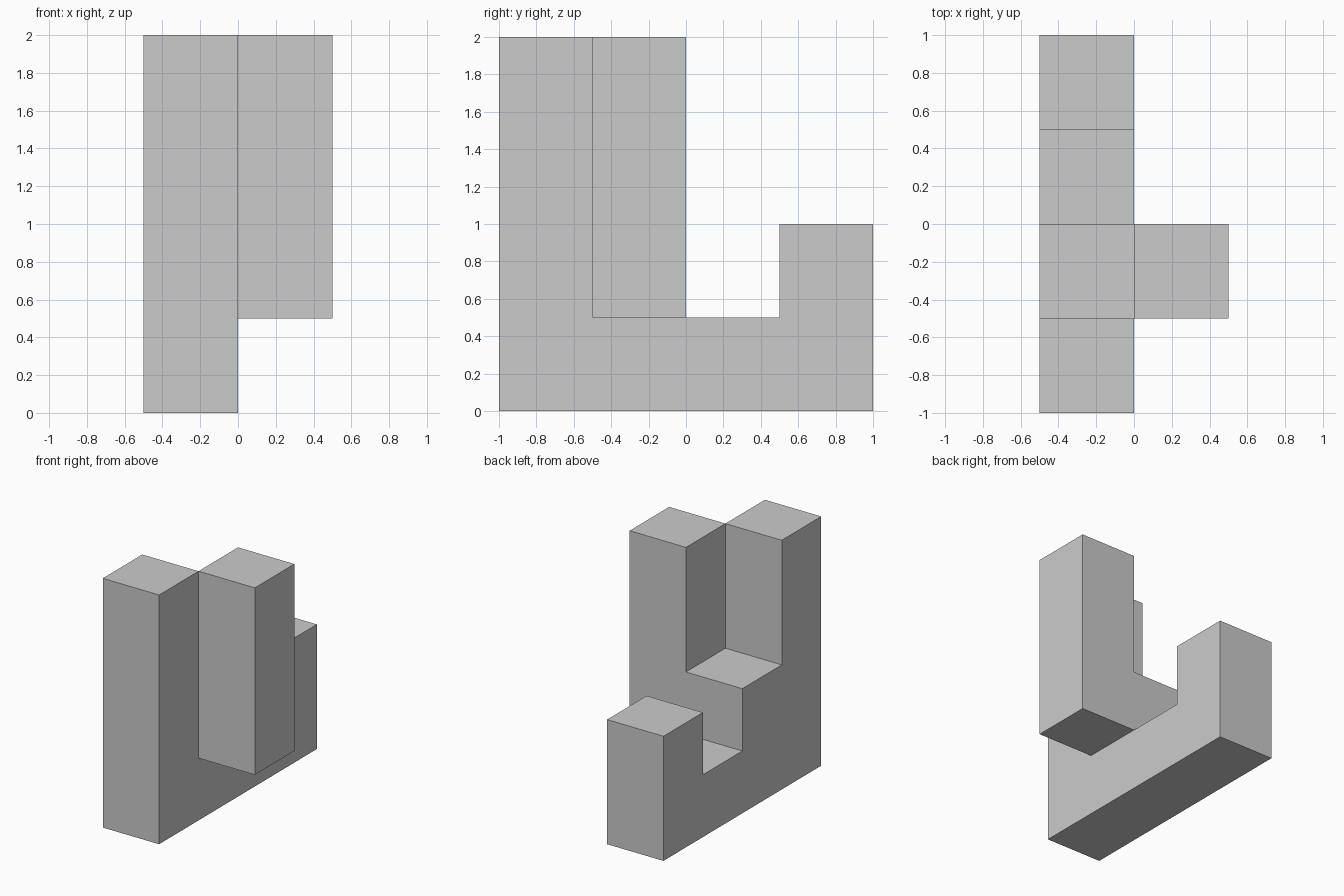
import bpy, bmesh
from mathutils import Vector

if "Cube" in bpy.data.objects:
    bpy.data.objects.remove(bpy.data.objects["Cube"])

CELL = 0.5
ORIGIN = Vector((-0.5, -1.0, 0.0))


def block(x, y, z0, z1):
    """Vertical stack of unit cells."""
    return {(x, y, z) for z in range(z0, z1)}


# Parts on the half-unit grid: tall column, step, low base, end post, side arm
cells = (block(0, 0, 0, 4) | block(0, 1, 0, 2) | block(0, 2, 0, 1)
         | block(0, 3, 0, 2) | block(1, 1, 1, 4))

# Outer skin: one face wherever a filled cell meets empty space
bm = bmesh.new()
corners = {}


def corner(p):
    if p not in corners:
        corners[p] = bm.verts.new(ORIGIN + Vector(p) * CELL)
    return corners[p]


for cell in sorted(cells):
    for axis in range(3):
        u, v = (axis + 1) % 3, (axis + 2) % 3
        for side in (0, 1):
            neighbour = list(cell)
            neighbour[axis] += 2 * side - 1
            if tuple(neighbour) in cells:
                continue
            ring = []
            for du, dv in ((0, 0), (1, 0), (1, 1), (0, 1)):
                p = list(cell)
                p[axis] += side
                p[u] += du
                p[v] += dv
                ring.append(corner(tuple(p)))
            bm.faces.new(ring if side else ring[::-1])

# Merge coplanar cell faces into clean flat sides
bmesh.ops.dissolve_limit(bm, angle_limit=0.01, verts=bm.verts[:], edges=bm.edges[:])

mesh = bpy.data.meshes.new("stepped_block")
bm.to_mesh(mesh)
bm.free()
bpy.context.collection.objects.link(bpy.data.objects.new("stepped_block", mesh))
